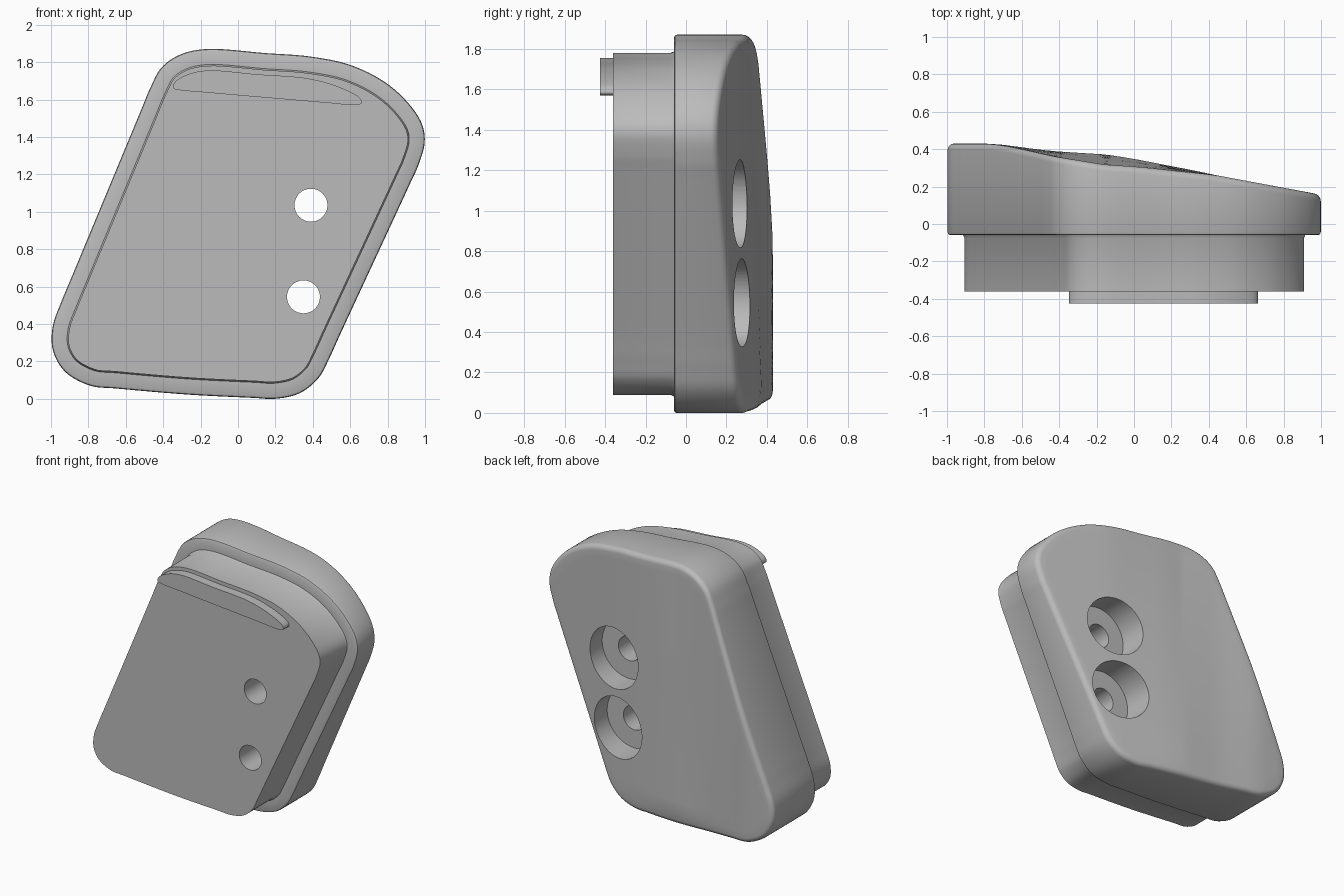
import bpy, bmesh, math
from mathutils import Vector

cube = bpy.data.objects.get("Cube")
if cube:
    bpy.data.objects.remove(cube, do_unlink=True)

grey = bpy.data.materials.new("light grey")
grey.use_nodes = True
grey.diffuse_color = (0.5, 0.5, 0.5, 1)
grey.node_tree.nodes["Principled BSDF"].inputs["Base Color"].default_value = (0.5, 0.5, 0.5, 1)

# Outline of the housing in x, z (counter-clockwise seen from the front)
OUTLINE = [(-.17, 1.87), (-.31, 1.84), (-.41, 1.77), (-.47, 1.66), (-.52, 1.54),
           (-.89, .65), (-.94, .53), (-.99, .39), (-.99, .26), (-.925, .145), (-.79, .07),
           (-.65, .055), (-.26, .022), (.08, .005), (.2, 0), (.33, .03), (.43, .11), (.49, .22),
           (.54, .33), (.92, 1.15), (.965, 1.25), (.998, 1.37), (.985, 1.465), (.92, 1.57),
           (.79, 1.69), (.6, 1.785), (.385, 1.83), (.15, 1.848)]
TAB = [(-.17, 1.755), (-.28, 1.73), (-.34, 1.69), (-.345, 1.66), (-.31, 1.65), (-.2, 1.64),
       (.5, 1.58), (.62, 1.57), (.66, 1.58), (.655, 1.605), (.57, 1.655), (.39, 1.71), (.1, 1.735)]


def smooth_loop(points, steps=6):
    """Closed centripetal spline through the points."""
    pts = [Vector(p) for p in points]
    out = []
    for i in range(len(pts)):
        p = [pts[(i + k) % len(pts)] for k in (-1, 0, 1, 2)]
        t = [0]
        for a, b in zip(p, p[1:]):
            t.append(t[-1] + math.sqrt((b - a).length))
        for s in range(steps):
            u = t[1] + (t[2] - t[1]) * s / steps
            q = p
            for level in (1, 2, 3):
                lo = [max(0, j - (level == 3)) for j in range(4 - level)]
                spans = {1: [(0, 1), (1, 2), (2, 3)], 2: [(0, 2), (1, 3)], 3: [(1, 2)]}[level]
                q = [q[j].lerp(q[j + 1], (u - t[a]) / (t[b] - t[a]))
                     for j, (a, b) in zip(range(len(lo)), spans)]
            out.append(q[0])
    return out


def inset(loop, d):
    out = []
    for i, p in enumerate(loop):
        tan = (loop[(i + 1) % len(loop)] - loop[i - 1]).normalized()
        out.append(p + Vector((-tan.y, tan.x)) * d)
    return out


def loft(name, rings, centre=None):
    """Skin rings of 3D points; cap the first flat, the last flat or with a fan."""
    bm = bmesh.new()
    vr = [[bm.verts.new(p) for p in r] for r in rings]
    n = len(vr[0])
    for a, b in zip(vr, vr[1:]):
        for i in range(n):
            bm.faces.new((a[i], a[(i + 1) % n], b[(i + 1) % n], b[i]))
    bm.faces.new(vr[0])
    if centre:
        c = bm.verts.new(centre)
        for i in range(n):
            bm.faces.new((vr[-1][i], vr[-1][(i + 1) % n], c))
    else:
        bm.faces.new(vr[-1])
    bmesh.ops.recalc_face_normals(bm, faces=bm.faces)
    me = bpy.data.meshes.new(name)
    bm.to_mesh(me)
    bm.free()
    ob = bpy.data.objects.new(name, me)
    bpy.context.collection.objects.link(ob)
    me.materials.append(grey)
    return ob


# Sloping back surface: thick on the right side, thin on the left, with a low bulge
SLOPE = [(-1.1, .43), (-.75, .43), (-.45, .378), (0, .33), (.4, .268), (1.1, .138)]


def slope(x):
    for (x0, y0), (x1, y1) in zip(SLOPE, SLOPE[1:]):
        if x <= x1:
            return y0 + (y1 - y0) * (x - x0) / (x1 - x0)
    return SLOPE[-1][1]


def back(x, z):
    y = sum(slope(x + k * .03) for k in (-2, -1, 0, 1, 2)) / 5
    window = max(0, 1 - abs(x + .15) / .6)
    return y + .03 * window * (1 - z / .93) * min(1, .3 + z / .2)


def flat(loop, y):
    return [(p.x, y, p.y) for p in loop]


def domed(loop, drop=0):
    return [(p.x, back(p.x, p.y) - drop, p.y) for p in loop]


# Housing: raised front plate, flange and sloping back in one skin
outer = smooth_loop(OUTLINE)
plate = inset(outer, .09)
rings = [flat(plate, -.36), flat(plate, -.075), flat(inset(outer, .083), -.06),
         flat(inset(outer, .015), -.06), flat(inset(outer, .004), -.055), flat(outer, -.043)]
R = .035
for k in range(6):
    a = math.pi / 2 * k / 5
    rings.append(domed(inset(outer, R * (1 - math.cos(a))), R * (1 - math.sin(a))))
rim = inset(outer, R)
mid = Vector((0, .93))
for k in range(1, 20):
    rings.append(domed([p.lerp(mid, k / 20) for p in rim]))
housing = loft("housing", rings, (0, back(0, .93), .93))

# Raised lip near the top of the front plate
lip = smooth_loop(TAB)
top_lip = loft("top_lip", [flat(lip, -.425), flat(lip, -.355)])


def bore(x, z, r, y0, y1):
    bpy.ops.mesh.primitive_cylinder_add(vertices=64, radius=r, depth=y1 - y0,
                                        location=(x, (y0 + y1) / 2, z),
                                        rotation=(math.pi / 2, 0, 0))
    cutter = bpy.context.object
    cutter.name = "bore_cutter"
    cutter.hide_render = True
    mod = housing.modifiers.new("bore", 'BOOLEAN')
    mod.operation = 'DIFFERENCE'
    mod.solver = 'EXACT'
    mod.object = cutter
    bpy.context.view_layer.objects.active = housing
    bpy.ops.object.modifier_apply(modifier=mod.name)
    bpy.data.objects.remove(cutter, do_unlink=True)


# Two counterbored screw holes
for x, z in ((.39, 1.035), (.35, .545)):
    bore(x, z, .218, .09, .8)
    bore(x, z, .088, -.6, .6)

for ob in (housing, top_lip):
    bpy.ops.object.select_all(action='DESELECT')
    ob.select_set(True)
    bpy.context.view_layer.objects.active = ob
    bpy.ops.object.shade_smooth_by_angle(angle=math.radians(32))
